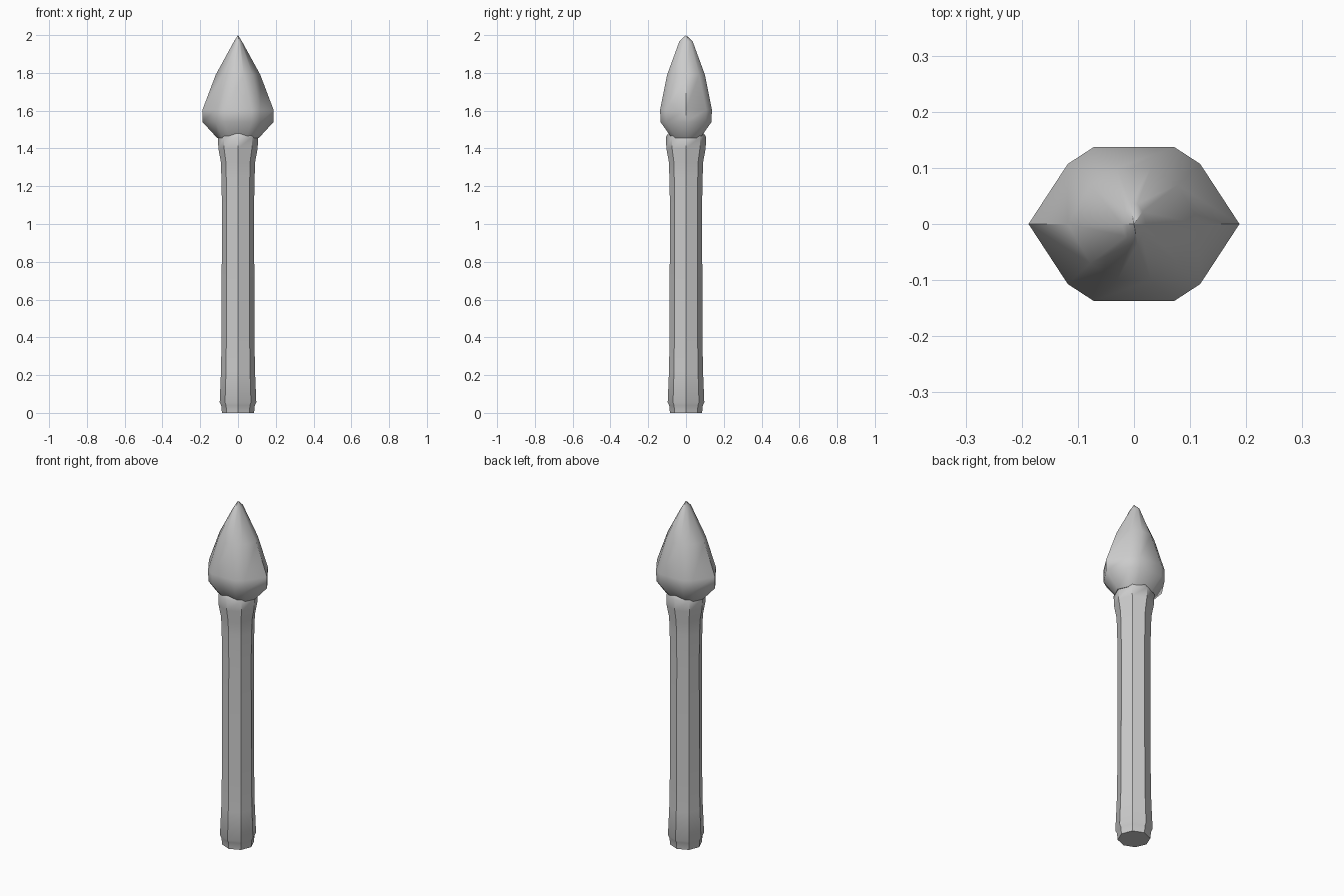
import bpy, bmesh, math

if "Cube" in bpy.data.objects:
    bpy.data.objects.remove(bpy.data.objects["Cube"])


def loft(name, rings, smooth_angle):
    """Skin a stack of closed rings (lists of 3D points) and cap both ends."""
    bm = bmesh.new()
    loops = [[bm.verts.new(p) for p in ring] for ring in rings]
    for a, b in zip(loops, loops[1:]):
        n = len(a)
        for i in range(n):
            j = (i + 1) % n
            bm.faces.new((a[i], a[j], b[j], b[i]))
    bm.faces.new(loops[0][::-1])
    bm.faces.new(loops[-1])
    bmesh.ops.remove_doubles(bm, verts=bm.verts, dist=0.0005)
    bmesh.ops.recalc_face_normals(bm, faces=bm.faces)
    mesh = bpy.data.meshes.new(name)
    bm.to_mesh(mesh)
    bm.free()
    obj = bpy.data.objects.new(name, mesh)
    bpy.context.collection.objects.link(obj)
    bpy.context.view_layer.objects.active = obj
    obj.select_set(True)
    bpy.ops.object.shade_smooth_by_angle(angle=math.radians(smooth_angle))
    obj.select_set(False)
    return obj


def circle(r, z, sides=8):
    return [(r * math.cos(2 * math.pi * i / sides),
             r * math.sin(2 * math.pi * i / sides), z) for i in range(sides)]


def blade_ring(edge, shoulder, flat, z):
    """Ten-sided section: sharp edge on x, rounded shoulders, flat front and back."""
    quarter = [(edge, 0), shoulder, flat]
    half = quarter + [(-x, y) for x, y in quarter[::-1]]
    return [(x, y, z) for x, y in half + [(-x, -y) for x, y in half[1:-1]]]


# Shaft with chamfered, flared butt and a collar under the head
shaft_profile = [(0.085, 0.0), (0.089, 0.04), (0.097, 0.055), (0.09, 0.22),
                 (0.087, 0.4), (0.086, 0.8), (0.085, 1.1), (0.088, 1.25),
                 (0.091, 1.33), (0.104, 1.4), (0.106, 1.46), (0.095, 1.48)]
loft("shaft", [circle(r, z) for r, z in shaft_profile], 40)

# Spear head: tapered base, widest belt, then two-stage taper to the point
loft("spear_head", [
    blade_ring(0.11, (0.085, 0.055), (0.045, 0.075), 1.455),
    blade_ring(0.188, (0.118, 0.105), (0.072, 0.135), 1.54),
    blade_ring(0.188, (0.118, 0.107), (0.072, 0.137), 1.605),
    blade_ring(0.118, (0.078, 0.07), (0.03, 0.1), 1.79),
    blade_ring(0.022, (0.015, 0.022), (0.006, 0.036), 1.965),
    blade_ring(0.0, (0.0, 0.0), (0.0, 0.0), 2.0),
] [:-1] + [[(0.0005 * math.cos(i * math.pi / 5),
             0.0005 * math.sin(i * math.pi / 5), 2.0) for i in range(10)]], 50)
